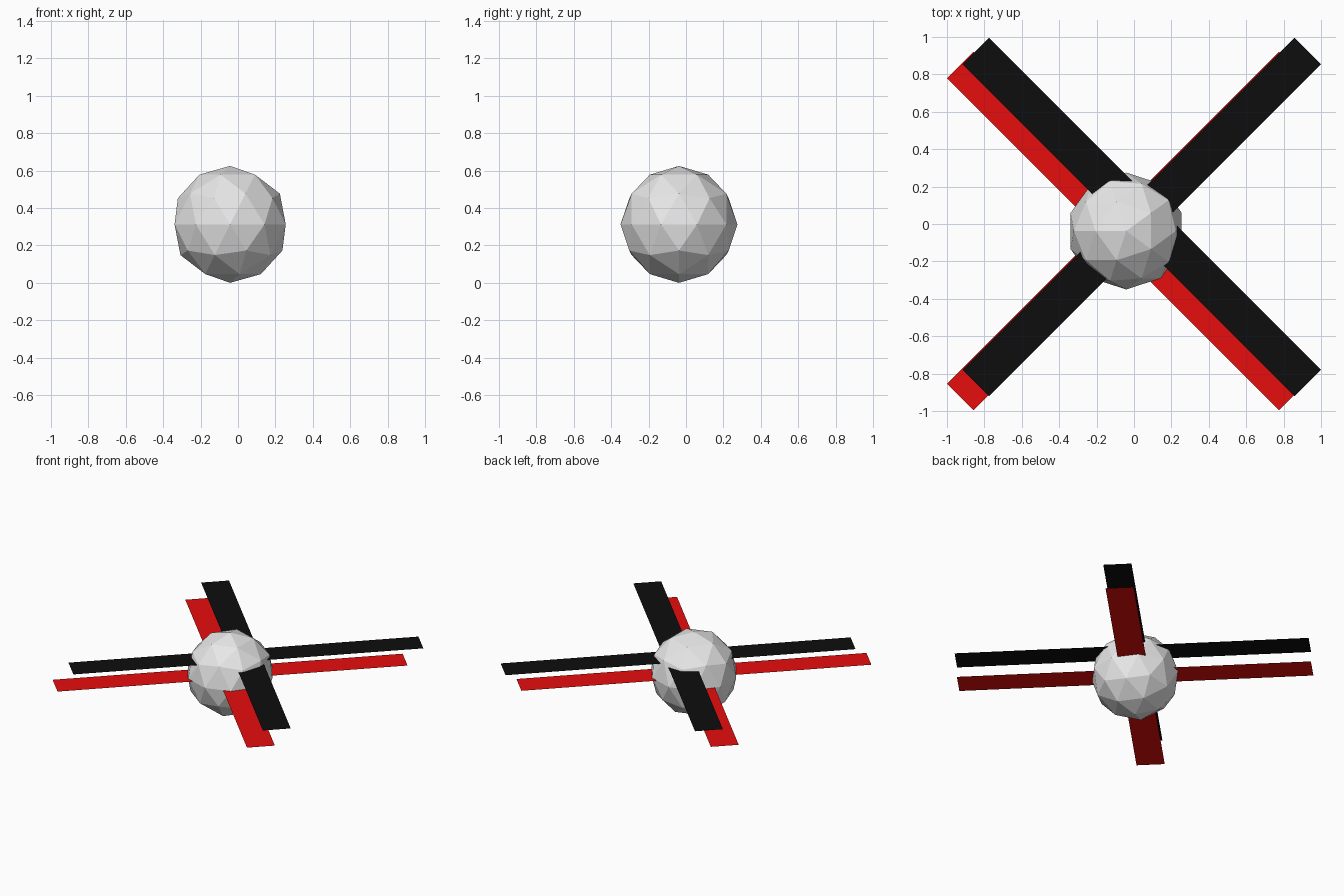
import bpy
import math

if "Cube" in bpy.data.objects:
    bpy.data.objects.remove(bpy.data.objects["Cube"])

RADIUS = 0.3125
HUB = (-0.042, -0.0375, RADIUS)      # ball centre, shared with the red cross
TOP = (0.042, 0.0375, 0.44)          # centre of the black cross
LENGTH, WIDTH = 2.51, 0.2


def material(name, color):
    mat = bpy.data.materials.new(name)
    mat.diffuse_color = (*color, 1)
    mat.use_nodes = True
    mat.node_tree.nodes["Principled BSDF"].inputs["Base Color"].default_value = mat.diffuse_color
    return mat


grey = material("light_grey", (0.8, 0.8, 0.8))
black = material("black", (0.004, 0.004, 0.004))
red = material("red", (0.8, 0.004, 0.004))

# Faceted ball in the middle
bpy.ops.mesh.primitive_ico_sphere_add(
    subdivisions=2, radius=RADIUS, location=HUB, rotation=(0, 0, math.pi))
ball = bpy.context.object
ball.name = "ball"
ball.data.materials.append(grey)


def blade(name, center, angle, mat):
    """Flat paper-thin strip lying level."""
    bpy.ops.mesh.primitive_plane_add(size=1, location=center, rotation=(0, 0, angle))
    obj = bpy.context.object
    obj.name = name
    obj.scale = (LENGTH, WIDTH, 1)
    obj.data.materials.append(mat)


# Two crosses of diagonal strips, the black one offset above the red one
for level, center, mat in (("lower", HUB, red), ("upper", TOP, black)):
    for side, angle in (("rising", math.pi / 4), ("falling", -math.pi / 4)):
        blade(f"{level}_blade_{side}", center, angle, mat)
